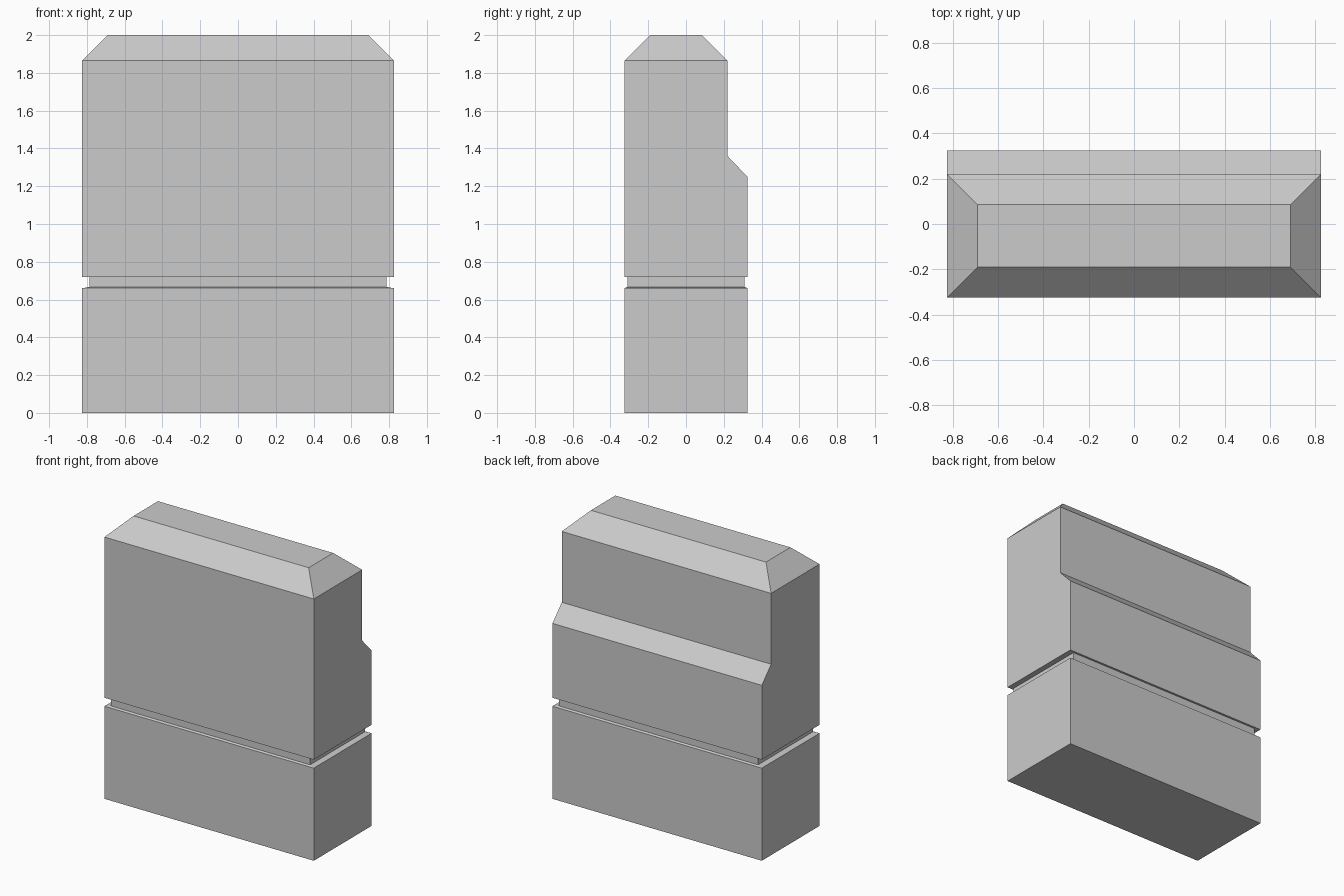
import bpy
import bmesh

if "Cube" in bpy.data.objects:
    bpy.data.objects.remove(bpy.data.objects["Cube"])


def loft_block(name, sections):
    """Stack rectangular sections (half width, front y, back y, z) into a closed solid."""
    bm = bmesh.new()
    rings = []
    for hx, y0, y1, z in sections:
        corners = [(-hx, y0), (hx, y0), (hx, y1), (-hx, y1)]
        rings.append([bm.verts.new((x, y, z)) for x, y in corners])
    bm.faces.new(rings[0][::-1])
    bm.faces.new(rings[-1])
    for low, high in zip(rings, rings[1:]):
        for i in range(4):
            j = (i + 1) % 4
            bm.faces.new((low[i], low[j], high[j], high[i]))
    # Merge the coplanar strips into single flat faces
    bmesh.ops.dissolve_limit(bm, angle_limit=0.01, verts=bm.verts, edges=bm.edges)
    bmesh.ops.recalc_face_normals(bm, faces=bm.faces)
    mesh = bpy.data.meshes.new(name)
    bm.to_mesh(mesh)
    bm.free()
    obj = bpy.data.objects.new(name, mesh)
    bpy.context.collection.objects.link(obj)
    return obj


W, D = 0.825, 0.325        # outer half width and half depth
NW, ND = 0.785, 0.31       # recessed groove half width and half depth
BACK = 0.22                # back of the thinner upper part

loft_block("stepped_block", [
    # base, with a barely sloped ledge into the groove
    (W, -D, D, 0.0),
    (W, -D, D, 0.66),
    (NW, -ND, ND, 0.667),
    # groove
    (NW, -ND, ND, 0.72),
    # upper body, stepping in at the back
    (W, -D, D, 0.72),
    (W, -D, D, 1.25),
    (W, -D, BACK, 1.36),
    # chamfered top
    (W, -D, BACK, 1.865),
    (W - 0.135, -D + 0.135, BACK - 0.135, 2.0),
])
